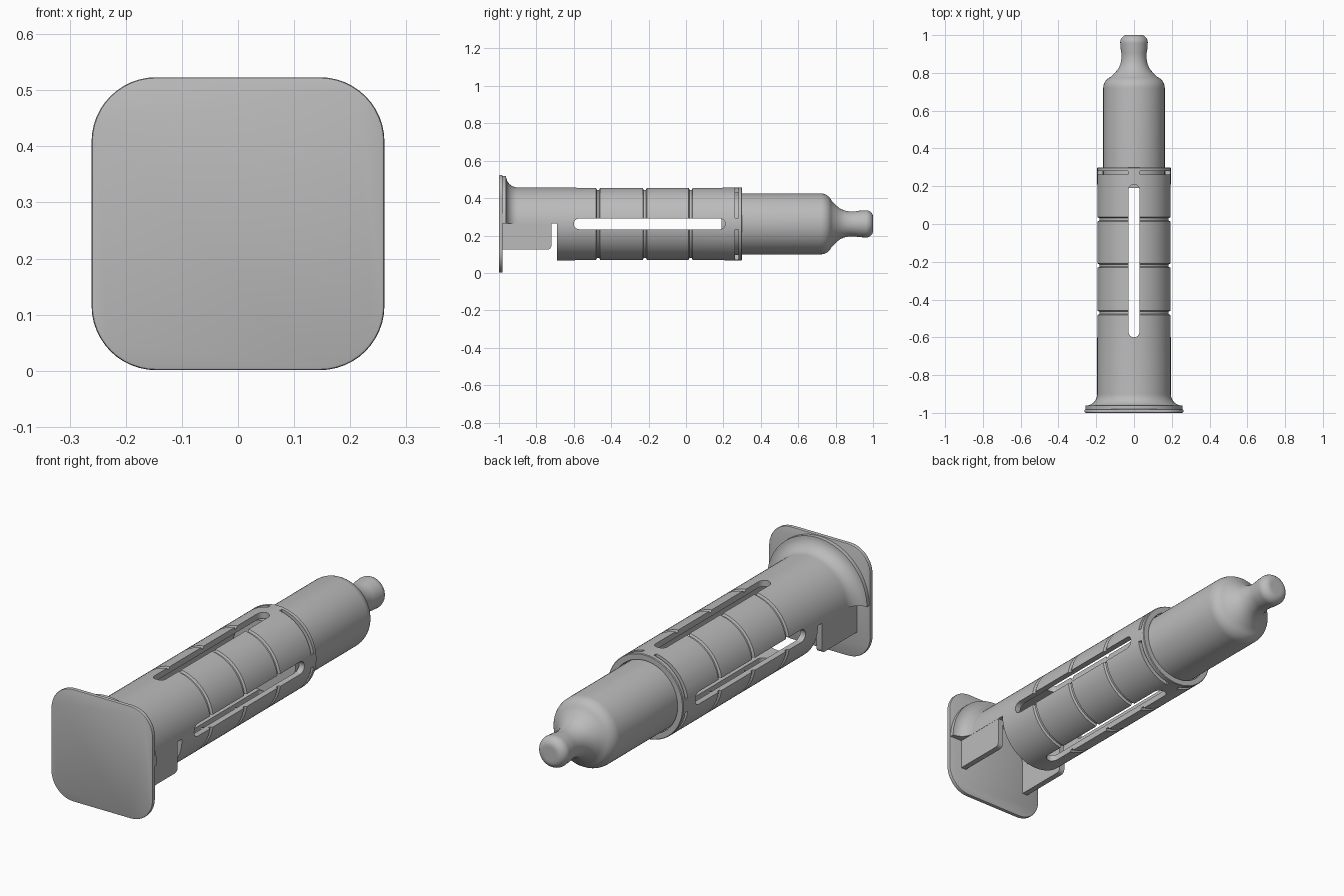
import bpy
import bmesh
from math import pi, sin, cos, radians
from mathutils import Vector

cube = bpy.data.objects.get("Cube")
if cube:
    bpy.data.objects.remove(cube, do_unlink=True)

AXIS_Z = 0.262      # height of the long axis
OUTER, INNER = 0.195, 0.167
BACK = -0.98        # rear face of the base plate

grey = bpy.data.materials.new("plain grey")
grey.use_nodes = True
grey.diffuse_color = (0.5, 0.5, 0.5, 1)
grey.node_tree.nodes["Principled BSDF"].inputs["Base Color"].default_value = (0.5, 0.5, 0.5, 1)


def finish(name, bm):
    bmesh.ops.remove_doubles(bm, verts=bm.verts, dist=1e-5)
    bmesh.ops.recalc_face_normals(bm, faces=bm.faces)
    mesh = bpy.data.meshes.new(name)
    bm.to_mesh(mesh)
    bm.free()
    mesh.materials.append(grey)
    ob = bpy.data.objects.new(name, mesh)
    bpy.context.collection.objects.link(ob)
    return ob


def lathe(name, profile, closed=False, start=0.0, sweep=2 * pi, steps=72):
    """Revolve (y, radius) points about the long axis."""
    bm = bmesh.new()
    full = sweep > 6.28
    rings = []
    for i in range(steps if full else steps + 1):
        a = start + sweep * i / steps
        rings.append([bm.verts.new((r * cos(a), y, AXIS_Z + r * sin(a))) for y, r in profile])
    count = len(profile)
    for i in range(steps):
        p, q = rings[i], rings[(i + 1) % len(rings)]
        for j in range(count if closed else count - 1):
            k = (j + 1) % count
            bm.faces.new((p[j], p[k], q[k], q[j]))
    if not full:
        bm.faces.new(rings[0])
        bm.faces.new(rings[-1])
    return finish(name, bm)


def prism(name, points, depth):
    """Extrude a 3D outline along a vector."""
    bm = bmesh.new()
    face = bm.faces.new([bm.verts.new(p) for p in points])
    out = bmesh.ops.extrude_face_region(bm, geom=[face])
    verts = [v for v in out["geom"] if isinstance(v, bmesh.types.BMVert)]
    bmesh.ops.translate(bm, verts=verts, vec=Vector(depth))
    return finish(name, bm)


def arc(cx, cy, r, a0, a1, n=8):
    return [(cx + r * cos(radians(a0 + (a1 - a0) * i / n)),
             cy + r * sin(radians(a0 + (a1 - a0) * i / n))) for i in range(n + 1)]


def apply_modifiers(ob):
    bpy.context.view_layer.update()
    graph = bpy.context.evaluated_depsgraph_get()
    ob.data = bpy.data.meshes.new_from_object(ob.evaluated_get(graph))
    ob.modifiers.clear()


def cut(ob, cutter):
    mod = ob.modifiers.new("cut", 'BOOLEAN')
    mod.operation, mod.solver, mod.object = 'DIFFERENCE', 'EXACT', cutter
    apply_modifiers(ob)
    bpy.data.objects.remove(cutter, do_unlink=True)


# Base plate: rounded square with softened edges
half, corner = 0.261, 0.115
c = half - corner
outline = []
for sx, sz, a in ((1, 1, 0), (-1, 1, 90), (-1, -1, 180), (1, -1, 270)):
    outline += arc(sx * c, sz * c, corner, a, a + 90, 12)
base = prism("base_plate", [(x, -1, AXIS_Z + z) for x, z in outline], (0, -1 - 2 * BACK + BACK + 2, 0))
for v in base.data.vertices:
    v.co.y = -1 if v.co.y < -0.999 else BACK
bev = base.modifiers.new("bevel", 'BEVEL')
bev.width, bev.segments, bev.angle_limit = 0.005, 2, radians(50)
apply_modifiers(base)

# Sleeve: hollow tube with a flared foot and three ring grooves
flare = 0.062
profile = [(BACK - 0.004, INNER), (BACK - 0.004, OUTER + flare)]
profile += arc(BACK + 0.08, OUTER + flare, flare, 180, 270, 10)
for y in (-0.47, -0.22, 0.025):
    profile += [(y - 0.011, OUTER), (y - 0.006, OUTER - 0.01),
                (y + 0.006, OUTER - 0.01), (y + 0.011, OUTER)]
profile += [(0.297, OUTER), (0.3, OUTER - 0.003), (0.3, INNER)]
sleeve = lathe("sleeve", profile, closed=True)

# Open underside next to the base
cut(sleeve, prism("notch_cutter", [(-0.4, -1.1, AXIS_Z + 0.003), (0.4, -1.1, AXIS_Z + 0.003),
                                   (0.4, -0.69, AXIS_Z + 0.003), (-0.4, -0.69, AXIS_Z + 0.003)],
                  (0, 0, -0.5)))

# Long round-ended slots through all four sides
w = 0.029
slot = arc(0.21 - w, 0, w, -90, 90) + arc(-0.6 + w, 0, w, 90, 270)
cut(sleeve, prism("side_slot_cutter", [(-0.4, y, AXIS_Z + s) for y, s in slot], (0.8, 0, 0)))
cut(sleeve, prism("upright_slot_cutter", [(s, y, AXIS_Z - 0.4) for y, s in slot], (0, 0, 0.8)))

# Slits behind the end ring, leaving four bridges
for i in range(4):
    cut(sleeve, lathe("slit_cutter", [(0.262, 0.15), (0.262, 0.22), (0.28, 0.22), (0.28, 0.15)],
                      closed=True, start=radians(90 * i + 9), sweep=radians(72), steps=18))

# Side cheeks below the open half of the sleeve
cheek = [(BACK - 0.004, AXIS_Z + 0.004), (BACK - 0.004, 0.125)]
cheek += arc(-0.74, 0.145, 0.02, -90, 0, 5) + [(-0.72, AXIS_Z + 0.004)]
cheeks = [prism(side + "_cheek", [(s * INNER, y, z) for y, z in cheek], (s * (OUTER - INNER - 0.001), 0, 0))
          for side, s in (("left", 1), ("right", -1))]

# Plunger: cylinder with a rounded shoulder, narrow neck and knob
plunger = lathe("plunger", [(0.19, 0), (0.19, 0.163)] + arc(0.72, 0.1, 0.063, 90, 22, 6) + [
    (0.79, 0.112), (0.805, 0.097), (0.825, 0.081), (0.85, 0.071), (0.88, 0.066), (0.905, 0.067),
    (0.93, 0.071)] + arc(0.962, 0.034, 0.039, 105, 0, 8)[:-1] + [(1.0, 0.03), (1.0, 0)])

# Smooth shading with crisp edges
bpy.ops.object.select_all(action='DESELECT')
for ob in [base, sleeve, plunger] + cheeks:
    ob.select_set(True)
    bpy.context.view_layer.objects.active = ob
bpy.ops.object.shade_smooth_by_angle(angle=radians(35))
